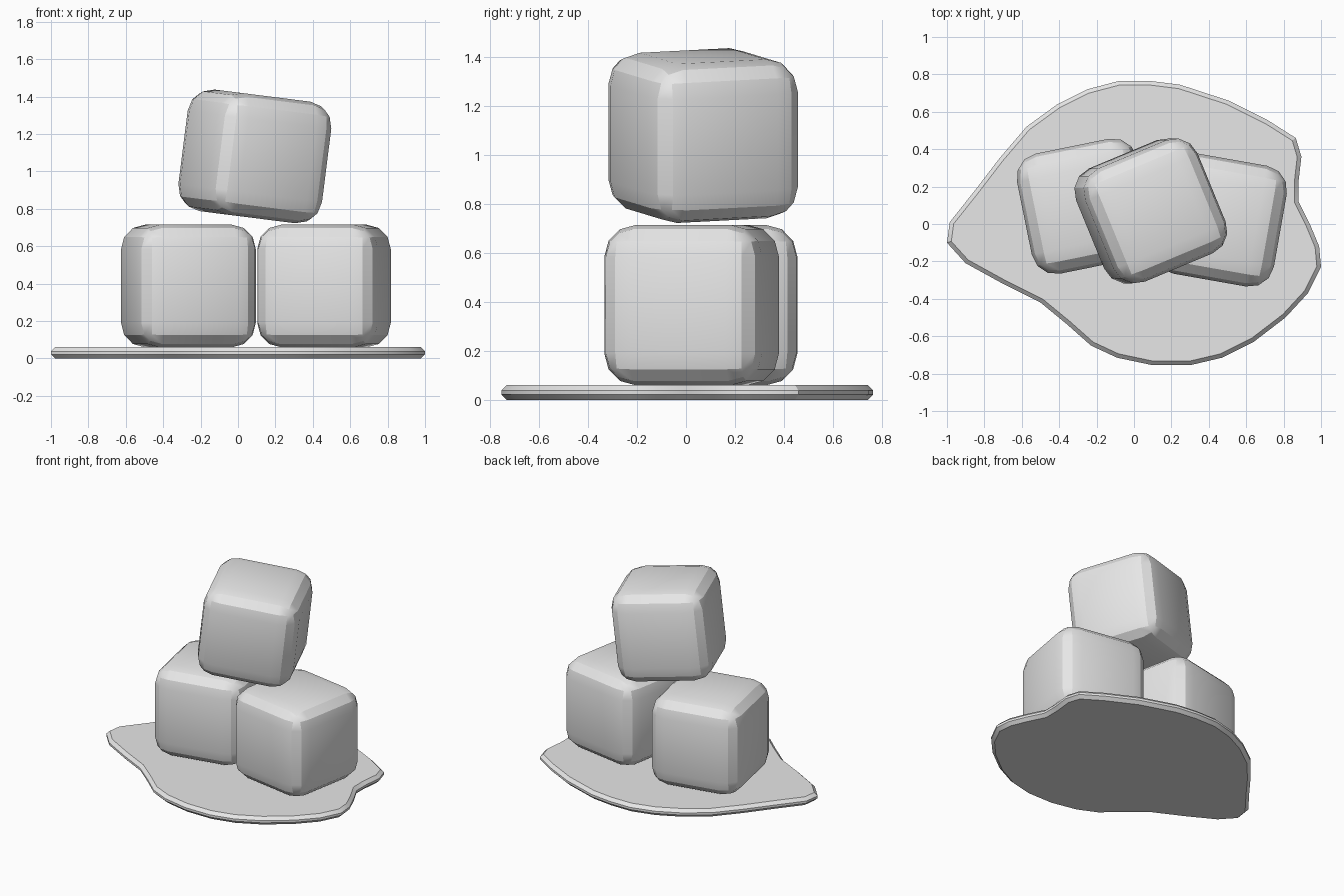
import bpy
import bmesh
from math import radians
from mathutils import Matrix, Vector

default = bpy.data.objects.get("Cube")
if default:
    bpy.data.objects.remove(default, do_unlink=True)

# One plain grey for everything
grey = bpy.data.materials.new("light_grey")
grey.use_nodes = True
colour = (0.8, 0.8, 0.8, 1)
grey.diffuse_color = colour
grey.node_tree.nodes["Principled BSDF"].inputs["Base Color"].default_value = colour


def finish(name, bm, matrix=None):
    """Turn a bmesh into a named object, smooth within gentle angles."""
    bmesh.ops.recalc_face_normals(bm, faces=bm.faces)
    mesh = bpy.data.meshes.new(name)
    bm.to_mesh(mesh)
    bm.free()
    mesh.materials.append(grey)
    obj = bpy.data.objects.new(name, mesh)
    bpy.context.collection.objects.link(obj)
    if matrix:
        obj.matrix_world = matrix
    bpy.ops.object.select_all(action='DESELECT')
    obj.select_set(True)
    bpy.context.view_layer.objects.active = obj
    bpy.ops.object.shade_smooth_by_angle(angle=radians(28))
    return obj


def ice_cube(name, centre, turn, lean=0):
    """Rounded cube, turned about z and then leaned about y."""
    bm = bmesh.new()
    bmesh.ops.create_cube(bm, size=0.655)
    bmesh.ops.bevel(bm, geom=bm.edges[:], offset=0.13, segments=3,
                    profile=0.5, affect='EDGES')
    matrix = (Matrix.Translation(centre)
              @ Matrix.Rotation(radians(lean), 4, 'Y')
              @ Matrix.Rotation(radians(turn), 4, 'Z'))
    return finish(name, bm, matrix)


def puddle(name, outline, height, chamfer):
    """Flat slab from an outline, with its upper and lower rims chamfered."""
    bm = bmesh.new()
    face = bm.faces.new([bm.verts.new((x, y, 0)) for x, y in outline])
    grown = bmesh.ops.extrude_face_region(bm, geom=[face], use_keep_orig=True)
    top = [v for v in grown["geom"] if isinstance(v, bmesh.types.BMVert)]
    bmesh.ops.translate(bm, verts=top, vec=Vector((0, 0, height)))
    bmesh.ops.recalc_face_normals(bm, faces=bm.faces)
    rims = [e for e in bm.edges
            if abs(e.verts[0].co.z - e.verts[1].co.z) < height / 2]
    bmesh.ops.bevel(bm, geom=rims, offset=chamfer, segments=1,
                    profile=0.5, affect='EDGES')
    return finish(name, bm)


# Meltwater puddle
puddle_outline = [
    (-1, -.1), (-.985, .01), (-.85, .18), (-.72, .35), (-.575, .52),
    (-.41, .64), (-.25, .72), (-.08, .765), (.085, .765), (.245, .745),
    (.505, .66), (.715, .555), (.865, .46), (.895, .36), (.88, .23),
    (.88, .12), (.94, 0), (.99, -.12), (1, -.23), (.93, -.37), (.81, -.5),
    (.64, -.63), (.47, -.715), (.3, -.755), (.1, -.755), (-.09, -.715),
    (-.23, -.65), (-.36, -.535), (-.5, -.42), (-.7, -.32), (-.9, -.21)]
puddle("puddle", puddle_outline, height=0.06, chamfer=0.022)

# Two cubes standing on the puddle, one tipped on top of them
ice_cube("right_ice_cube", (-0.265, 0.095, 0.387), turn=11.5)
ice_cube("left_ice_cube", (0.46, 0.023, 0.387), turn=-10)
ice_cube("top_ice_cube", (0.09, 0.07, 1.08), turn=22.5, lean=7.2)
